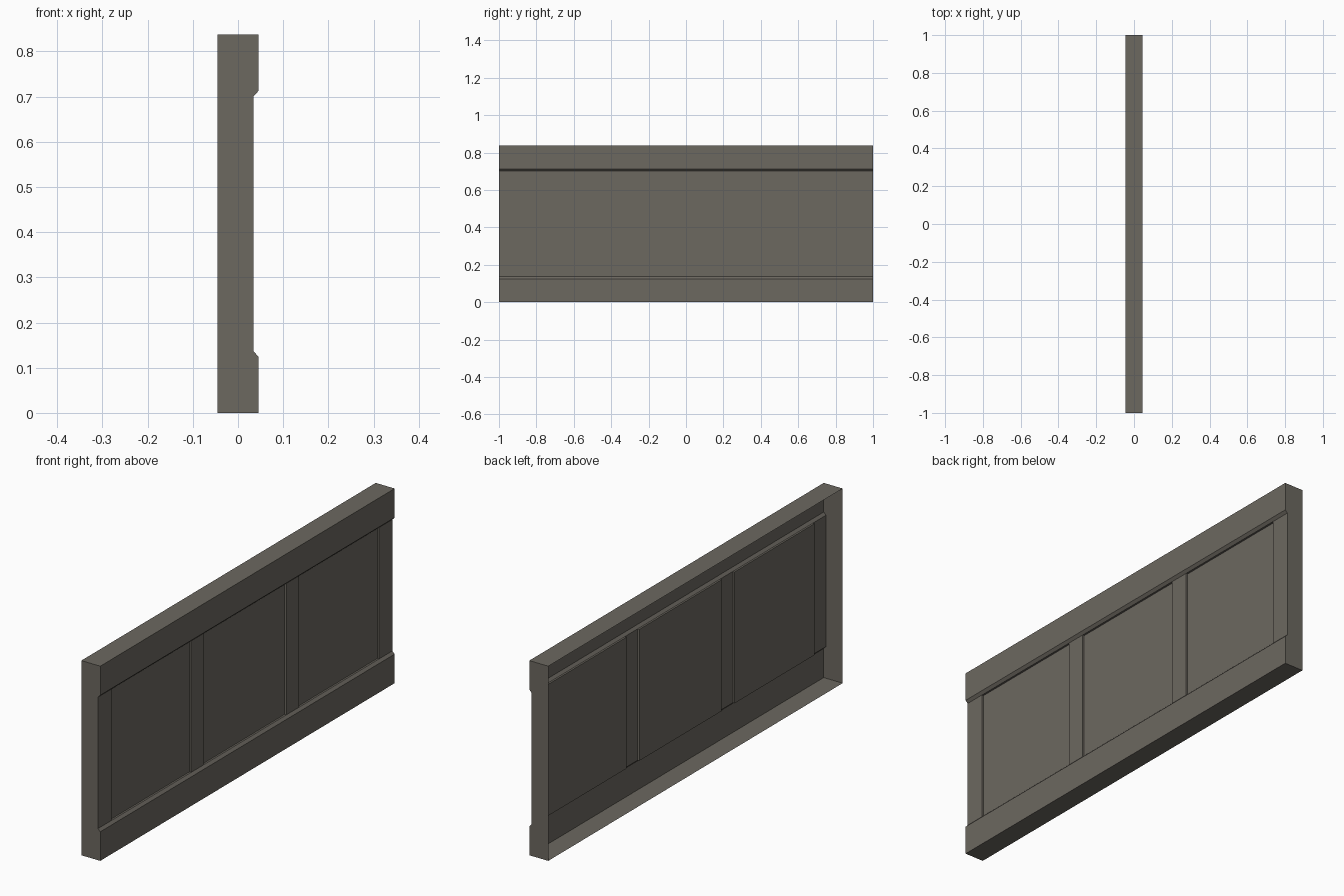
import bpy, bmesh

if "Cube" in bpy.data.objects:
    bpy.data.objects.remove(bpy.data.objects["Cube"])

mat = bpy.data.materials.new("grey brown stone")
mat.diffuse_color = (0.15, 0.138, 0.117, 1)
mat.use_nodes = True
mat.node_tree.nodes["Principled BSDF"].inputs["Base Color"].default_value = mat.diffuse_color

D, R, H = 0.045, 0.0343, 0.837      # half depth, recess plane, height
PANEL_DEPTH = 0.008
# cross-section, open at the back (-x)
profile = [(-D, 0), (D, 0), (D, 0.125), (R, 0.136),
           (R, H - 0.136), (D, H - 0.125), (D, H), (-D, H)]
# stile edges along the length
ys = [-1, -0.91, -0.367, -0.28, 0.28, 0.367, 0.91, 1]

bm = bmesh.new()
rows = [[bm.verts.new((x, y, z)) for x, z in profile] for y in ys]

# long skin: underside, rails, bevels, top
panels = []
for j in range(len(ys) - 1):
    for i in range(len(profile) - 1):
        a, b = rows[j], rows[j + 1]
        f = bm.faces.new((a[i], a[i + 1], b[i + 1], b[i]))
        if i == 3 and j % 2 == 1:
            panels.append(f)

# end caps
bm.faces.new(rows[0])
bm.faces.new(rows[-1][::-1])
bmesh.ops.recalc_face_normals(bm, faces=bm.faces[:])
if max(bm.faces, key=lambda f: f.calc_center_median().x).normal.x < 0:
    bmesh.ops.reverse_faces(bm, faces=bm.faces[:])

# sunken panels between the stiles
for f in bmesh.ops.extrude_discrete_faces(bm, faces=panels)["faces"]:
    bmesh.ops.translate(bm, verts=f.verts[:], vec=(-PANEL_DEPTH, 0, 0))

mesh = bpy.data.meshes.new("wall_panelling")
bm.to_mesh(mesh)
bm.free()
mesh.materials.append(mat)
bpy.context.collection.objects.link(bpy.data.objects.new("wall_panelling", mesh))
